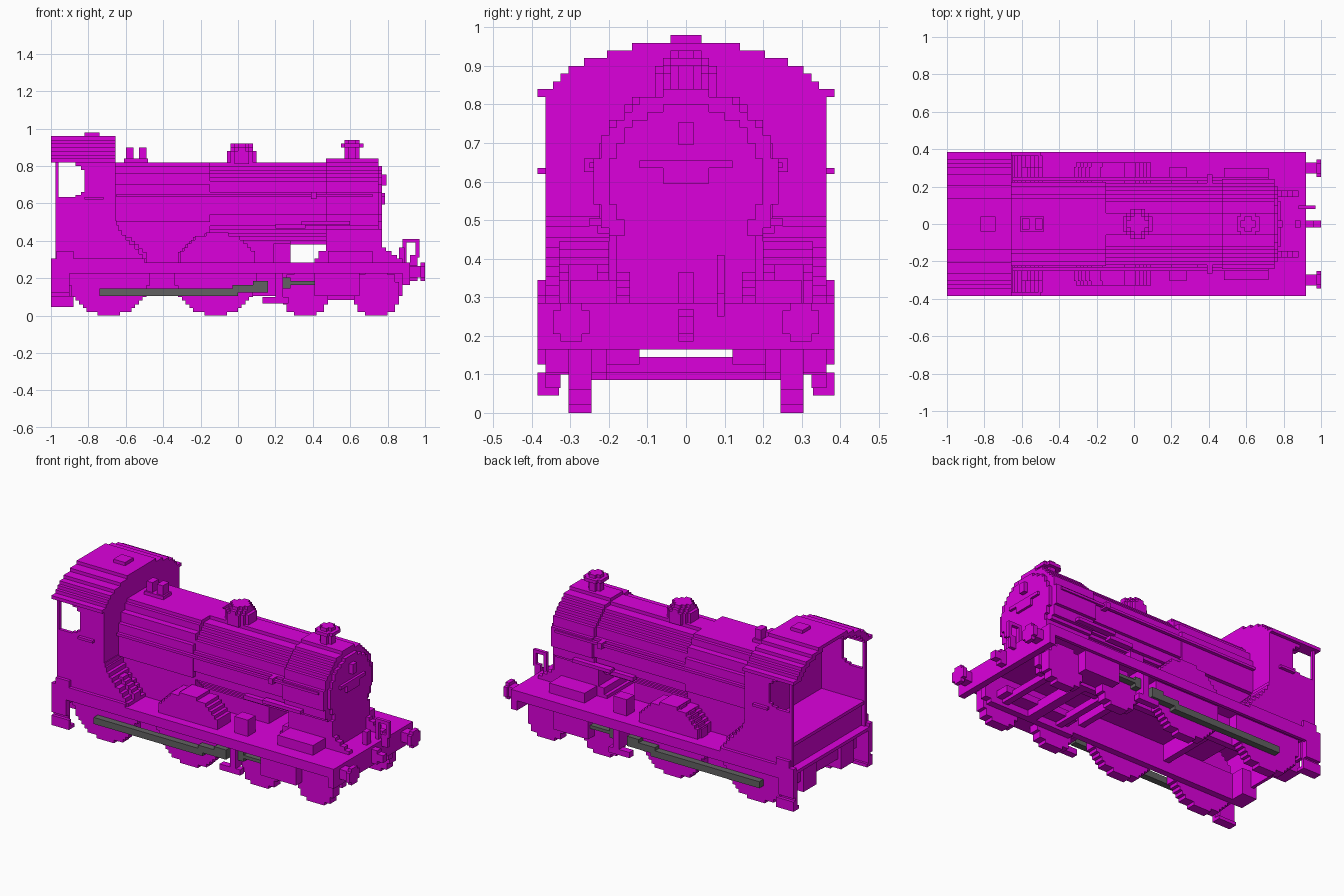
import bpy, bmesh, math

if "Cube" in bpy.data.objects:
    bpy.data.objects.remove(bpy.data.objects["Cube"], do_unlink=True)

V = 0.02  # size of one step in the blocky surface


def material(name, rgb):
    m = bpy.data.materials.new(name)
    m.use_nodes = True
    m.diffuse_color = (*rgb, 1)
    m.node_tree.nodes["Principled BSDF"].inputs["Base Color"].default_value = (*rgb, 1)
    return m


MAGENTA = material("magenta", (0.72, 0.0, 0.72))
GREY = material("dark grey", (0.12, 0.12, 0.12))


def solid(pts, axis, lo, hi):
    """A flat outline pushed along an axis."""
    return pts, axis, lo, hi


def box(x0, x1, y0, y1, z0, z1):
    return solid([(x0, z0), (x1, z0), (x1, z1), (x0, z1)], "y", y0, y1)


def disc(a, b, r, axis, lo, hi, floor=-9):
    """A circle with a staircase outline, cut off below the floor height."""
    n = round(r / V)
    right = []
    for i in range(-n, n):
        o = (i + 0.5) * V
        if b + o < floor:
            continue
        w = max(V, round(math.sqrt(max(r * r - o * o, 0)) / V) * V)
        right += [(w, max(b + i * V, floor)), (w, b + (i + 1) * V)]
    outline = [(a + w, h) for w, h in right] + [(a - w, h) for w, h in reversed(right)]
    return solid(outline, axis, lo, hi)


def add(name, solids, mirror=False, mat=MAGENTA):
    """One object from several solids, optionally repeated on the -y side."""
    bm = bmesh.new()
    place = {"x": lambda p, t: (t, p[0], p[1]),
             "y": lambda p, t: (p[0], t, p[1]),
             "z": lambda p, t: (p[0], p[1], t)}
    for pts, axis, lo, hi in solids:
        clean = [p for i, p in enumerate(pts) if math.dist(p, pts[i - 1]) > 1e-6]
        for s in ((1, -1) if mirror else (1,)):
            def vert(p, t):
                x, y, z = place[axis](p, t)
                return bm.verts.new((x, s * y, z))
            a = [vert(p, lo) for p in clean]
            b = [vert(p, hi) for p in clean]
            bm.faces.new(a)
            bm.faces.new(b)
            for i in range(len(a)):
                bm.faces.new((a[i - 1], a[i], b[i], b[i - 1]))
    bmesh.ops.recalc_face_normals(bm, faces=bm.faces)
    me = bpy.data.meshes.new(name)
    bm.to_mesh(me)
    bm.free()
    me.materials.append(mat)
    ob = bpy.data.objects.new(name, me)
    bpy.context.collection.objects.link(ob)
    return ob


# Footplate (open under the cab floor), valances and end beams
add("footplate", [box(-0.66, 0.92, -0.385, 0.385, 0.265, 0.285),
                  box(-1, -0.93, -0.385, 0.385, 0.265, 0.285)])
add("footplate_sides", [box(-0.93, -0.66, 0.245, 0.385, 0.265, 0.285)], True)
add("valance", [box(-1, 0.92, 0.365, 0.385, 0.225, 0.265)], True)
add("front_beam", [box(0.88, 0.92, -0.385, 0.385, 0.165, 0.285)])
add("rear_beam", [box(-0.95, -0.93, -0.3, 0.3, 0.165, 0.265)])

# Frames below the footplate
add("main_frames", [box(-0.93, 0.88, 0.205, 0.245, 0.105, 0.265),
                    box(-0.97, -0.87, 0.12, 0.245, 0.105, 0.265)], True)
add("frame_stretchers", [box(x, x + 0.04, -0.205, 0.205, 0.165, 0.265)
                         for x in (-0.42, 0.18)])
add("bogie_frames", [box(0.26, 0.84, 0.205, 0.245, 0.085, 0.105),
                     box(0.3, 0.8, 0.12, 0.205, 0.125, 0.165)], True)
add("bogie_cross_bar", [box(0.52, 0.58, -0.205, 0.205, 0.085, 0.145)])
add("axles", [box(x - 0.02, x + 0.02, -0.25, 0.25, 0.105, 0.145) for x in (0.36, 0.74)])

# Wheels
add("driving_wheels", [disc(x, 0.22, 0.22, "y", 0.245, 0.305) for x in (-0.69, -0.12)], True)
add("bogie_wheels", [disc(x, 0.12, 0.128, "y", 0.245, 0.305) for x in (0.36, 0.74)], True)

# Cylinders, guides and rods
add("cylinders", [box(0.41, 0.65, 0.245, 0.365, 0.105, 0.225)], True)
add("motion_bracket", [box(0.2, 0.24, 0.245, 0.365, 0.1, 0.265),
                       box(0.13, 0.27, 0.325, 0.365, 0.065, 0.1)], True)
add("rods", [box(-0.74, 0.0, 0.305, 0.345, 0.105, 0.145),
             box(-0.03, 0.16, 0.305, 0.345, 0.125, 0.165),
             box(0.08, 0.16, 0.305, 0.345, 0.165, 0.185),
             box(0.24, 0.41, 0.305, 0.345, 0.165, 0.185),
             box(0.24, 0.28, 0.305, 0.345, 0.145, 0.205)], True, GREY)

# Steps hanging below the cab
add("cab_steps", [box(-1, -0.9, 0.345, 0.365, 0.065, 0.265),
                  box(-1, -0.9, 0.365, 0.385, 0.125, 0.265),
                  box(-1, -0.88, 0.33, 0.385, 0.045, 0.065),
                  box(-1, -0.88, 0.365, 0.385, 0.065, 0.105)], True)

# Boiler, firebox and smokebox
CZ = 0.6
add("boiler", [disc(0, CZ, 0.22, "x", -0.66, 0.47)])
add("firebox", [box(-0.66, -0.15, -w, w, z0, z1) for w, z0, z1 in (
    (0.2, 0.285, 0.5), (0.225, 0.5, 0.7), (0.2, 0.7, 0.76), (0.16, 0.76, 0.8), (0.14, 0.8, 0.82))])
add("smokebox", [disc(0, CZ, 0.24, "x", 0.47, 0.75)])
add("smokebox_door", [disc(0, CZ, 0.2, "x", 0.75, 0.77)])
add("door_fittings", [box(0.77, 0.785, -0.12, 0.12, 0.635, 0.655),
                      box(0.77, 0.785, -0.06, 0.06, 0.595, 0.635),
                      box(0.77, 0.795, -0.02, 0.02, 0.695, 0.755)])
add("saddle", [box(0.47, 0.77, -0.18, 0.18, 0.285, 0.46),
               box(0.41, 0.47, -0.18, 0.18, 0.285, 0.305),
               box(0.43, 0.47, -0.18, 0.18, 0.305, 0.345)])
add("boiler_support", [box(-0.15, 0.28, -0.1, 0.1, 0.285, 0.42)])

# Handrails and side pipes
add("boiler_handrail", [box(-0.65, 0.72, 0.23, 0.25, 0.635, 0.65),
                        box(0.39, 0.42, 0.215, 0.265, 0.625, 0.66)], True)
add("side_pipe", [box(0.2, 0.36, 0.19, 0.23, 0.465, 0.49),
                  box(0.34, 0.6, 0.21, 0.25, 0.485, 0.505)], True)

# Dome, chimney and safety valves
add("dome", [disc(0.02, 0, 0.085, "z", 0.81, 0.88),
             disc(0.02, 0, 0.07, "z", 0.88, 0.9),
             disc(0.02, 0, 0.055, "z", 0.9, 0.92)])
add("chimney", [disc(0.61, 0, 0.042, "z", 0.83, 0.94),
                disc(0.61, 0, 0.062, "z", 0.9, 0.92)])
add("safety_valves", [box(-0.61, -0.48, -0.04, 0.04, 0.81, 0.84)]
    + [box(x, x + 0.04, -0.03, 0.03, 0.84, 0.9) for x in (-0.6, -0.53)])

# Cab roof: a stepped arch, outer edge then inner edge
STEPS = [(0.385, 0.82), (0.345, 0.84), (0.325, 0.86), (0.305, 0.88),
         (0.265, 0.9), (0.205, 0.92), (0.14, 0.94), (0.14, 0.96)]
arch = [STEPS[0]]
for (y0, z0), (y1, z1) in zip(STEPS, STEPS[1:]):
    arch += [(y0, z1), (y1, z1)]
outer = arch + [(-y, z) for y, z in reversed(arch)]
inner = [(y - math.copysign(0.04, y), z - 0.02) for y, z in outer]
inner[0], inner[-1] = (0.345, 0.82), (-0.345, 0.82)
add("cab_roof", [solid(outer + inner[::-1], "x", -1, -0.655)])
add("roof_vent", [box(-0.82, -0.74, -0.04, 0.04, 0.96, 0.98)])
add("cab_front", [solid(outer, "x", -0.68, -0.655),
                  box(-0.68, -0.655, -0.36, 0.36, 0.285, 0.82)])

# Cab floor, raised above the footplate
add("cab_floor", [box(-0.97, -0.66, -0.355, 0.355, 0.42, 0.44),
                  box(-0.95, -0.93, -0.355, 0.355, 0.285, 0.42)])

# Cab sides with a window opening
add("cab_sides", [box(-0.975, -0.655, 0.345, 0.365, 0.285, 0.635),
                  box(-0.975, -0.96, 0.345, 0.365, 0.635, 0.82),
                  box(-0.82, -0.655, 0.345, 0.365, 0.635, 0.82),
                  box(-0.84, -0.82, 0.345, 0.365, 0.635, 0.66),
                  box(-0.84, -0.82, 0.345, 0.365, 0.78, 0.82),
                  box(-0.87, -0.84, 0.345, 0.365, 0.635, 0.645),
                  box(-0.87, -0.84, 0.345, 0.365, 0.8, 0.82),
                  box(-0.82, -0.72, 0.365, 0.385, 0.62, 0.635)], True)
add("cab_side_base", [box(-1, -0.5, 0.355, 0.385, 0.285, 0.305),
                      box(-0.97, -0.88, 0.355, 0.385, 0.305, 0.345)], True)

# Curved fairing in front of the cab and the splashers
FLARE = [(-0.49, 0.305), (-0.51, 0.33), (-0.53, 0.355), (-0.55, 0.38), (-0.58, 0.405),
         (-0.6, 0.43), (-0.62, 0.455), (-0.64, 0.485), (-0.65, 0.51)]
stair = [(-0.66, 0.285), (FLARE[0][0], 0.285)]
for (x, z), nxt in zip(FLARE, FLARE[1:] + [(-0.66, 0)]):
    stair += [(x, z), (nxt[0], z)]
add("cab_fairing", [solid(stair, "y", 0.2, 0.365)], True)
add("splashers", [disc(-0.11, 0.225, 0.22, "y", 0.2, 0.33, 0.285)], True)

# Boxes on the footplate
add("footplate_boxes", [box(0.19, 0.28, 0.23, 0.305, 0.285, 0.385),
                        box(0.48, 0.72, 0.18, 0.3, 0.285, 0.345)], True)

# Front frame ends stepping down to the beam
add("frame_ends", [box(0.76, 0.88 - i * 0.03, 0.145, 0.18, 0.285 + i * V, 0.305 + i * V)
                   for i in range(4)], True)

# Buffers, hook, lamp bracket and hose
add("buffers", [box(0.92, 0.98, 0.27, 0.33, 0.205, 0.265),
                box(0.975, 1.0, 0.25, 0.345, 0.205, 0.265),
                box(0.975, 1.0, 0.27, 0.325, 0.185, 0.285)], True)
add("coupling_hook", [box(0.92, 0.96, -0.02, 0.02, 0.185, 0.27),
                      box(0.96, 1.0, -0.02, 0.02, 0.205, 0.25)])
add("lamp_bracket", [box(0.86, 0.89, -0.02, 0.02, 0.285, 0.365)])
add("brake_hose", [box(0.88, 0.9, 0.08, 0.1, 0.285, 0.4),
                   box(0.88, 0.97, 0.08, 0.1, 0.39, 0.41),
                   box(0.95, 0.97, 0.08, 0.1, 0.31, 0.4),
                   box(0.92, 0.96, 0.08, 0.1, 0.25, 0.325)])
